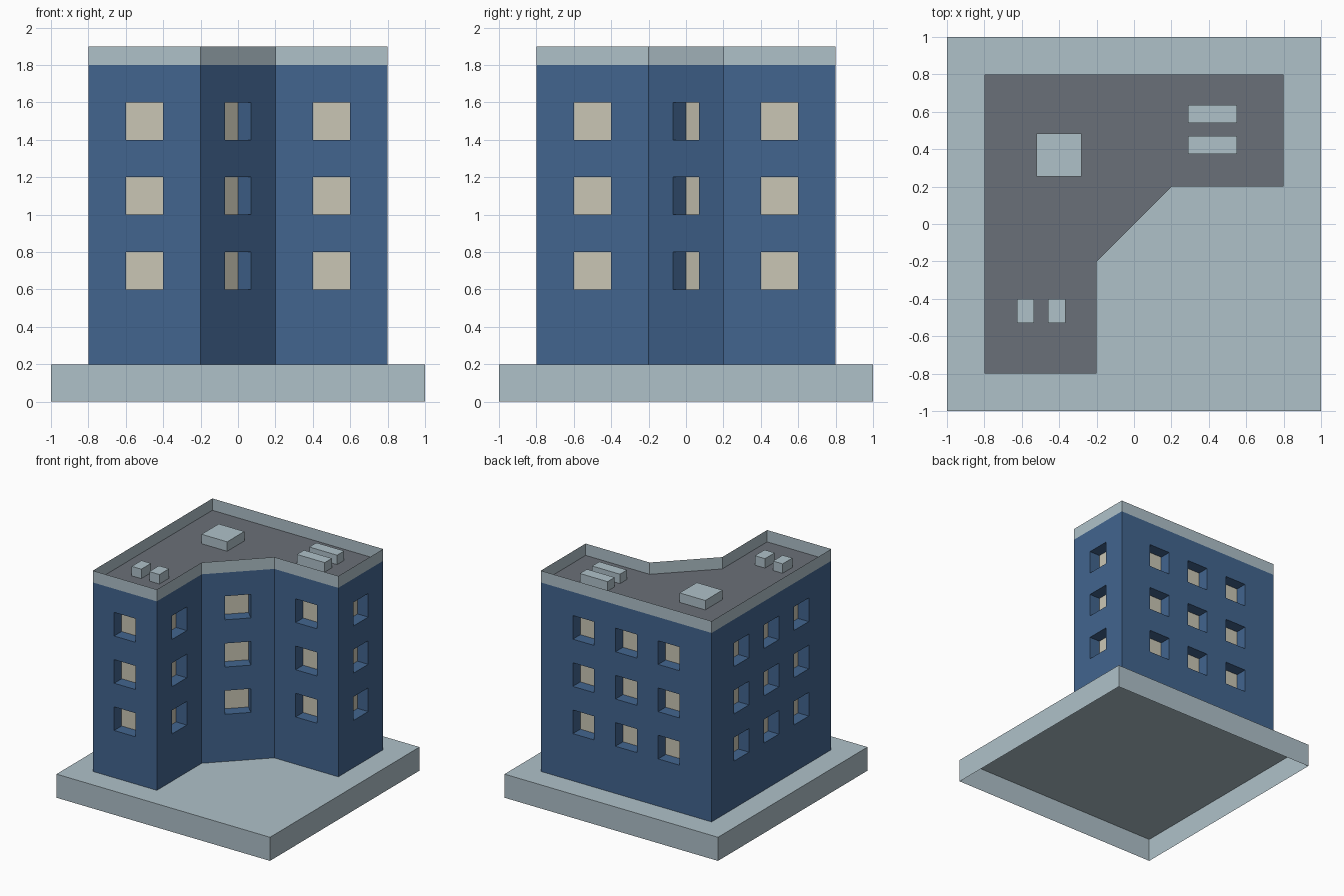
import bpy, bmesh
from mathutils import Vector

if "Cube" in bpy.data.objects:
    bpy.data.objects.remove(bpy.data.objects["Cube"])


def material(name, rgb):
    lin = [((c / 255 + 0.055) / 1.055) ** 2.4 for c in rgb]
    m = bpy.data.materials.new(name)
    m.diffuse_color = (*lin, 1)
    m.use_nodes = True
    m.node_tree.nodes["Principled BSDF"].inputs["Base Color"].default_value = m.diffuse_color
    return m


TRIM = material("pale blue grey", (175, 193, 201))
WALL = material("blue wall", (66, 101, 143))
PANE = material("cream window", (202, 198, 181))
ROOF = material("dark grey roof", (106, 112, 120))

# L-shaped footprint with a chamfered inner corner, counter-clockwise
PLAN = [(-.8, -.8), (-.2, -.8), (-.2, -.2), (.2, .2), (.8, .2), (.8, .8), (-.8, .8)]
GROUND, EAVES, TOP = 0.2, 1.8, 1.9
HALF_WINDOW, RECESS = 0.1, 0.1


def make_object(name, bm, *mats):
    mesh = bpy.data.meshes.new(name)
    bm.to_mesh(mesh)
    bm.free()
    for m in mats:
        mesh.materials.append(m)
    ob = bpy.data.objects.new(name, mesh)
    bpy.context.collection.objects.link(ob)
    return ob


def box(name, x0, x1, y0, y1, z0, z1, open_bottom=False):
    bm = bmesh.new()
    bmesh.ops.create_cube(bm, size=1)
    bmesh.ops.scale(bm, vec=(x1 - x0, y1 - y0, z1 - z0), verts=bm.verts)
    bmesh.ops.translate(bm, vec=((x0 + x1) / 2, (y0 + y1) / 2, (z0 + z1) / 2), verts=bm.verts)
    if open_bottom:
        low = [f for f in bm.faces if f.normal.z < -0.5]
        bmesh.ops.delete(bm, geom=low, context='FACES_ONLY')
    return make_object(name, bm, TRIM)


# Base plinth, open underneath
box("base", -1, 1, -1, 1, 0, GROUND, open_bottom=True)

# Walls: a grid of cells per side, the window cells pushed inwards
bm = bmesh.new()
zs = [GROUND, .6, .8, 1.0, 1.2, 1.4, 1.6, EAVES]
windows = []
for a, b in zip(PLAN, PLAN[1:] + PLAN[:1]):
    a, b = Vector((*a, 0)), Vector((*b, 0))
    length = (b - a).length
    d = (b - a).normalized()
    centres = [length * k / 4 for k in (1, 2, 3)] if length > 1 else [length / 2]
    us = [0] + [c + s for c in centres for s in (-HALF_WINDOW, HALF_WINDOW)] + [length]
    for i in range(len(us) - 1):
        for j in range(len(zs) - 1):
            corners = [(us[i], zs[j]), (us[i + 1], zs[j]),
                       (us[i + 1], zs[j + 1]), (us[i], zs[j + 1])]
            face = bm.faces.new([bm.verts.new(a + d * u + Vector((0, 0, z))) for u, z in corners])
            if i % 2 and j % 2:
                windows.append(face)
bm.normal_update()
pushes = [-f.normal * RECESS for f in windows]
for face, push in zip(windows, pushes):
    pane = bmesh.ops.extrude_discrete_faces(bm, faces=[face])["faces"][0]
    bmesh.ops.translate(bm, vec=push, verts=pane.verts)
    pane.material_index = 1
bmesh.ops.remove_doubles(bm, verts=bm.verts, dist=1e-4)
make_object("walls", bm, WALL, PANE)

# Parapet: footprint raised, inset and sunk to the roof deck
bm = bmesh.new()
deck = bm.faces.new([bm.verts.new((x, y, TOP)) for x, y in PLAN])
bm.normal_update()
rim = list(bm.edges)
bmesh.ops.inset_region(bm, faces=[deck], thickness=0.1, use_even_offset=True)
deck = bmesh.ops.extrude_discrete_faces(bm, faces=[deck])["faces"][0]
bmesh.ops.translate(bm, vec=(0, 0, EAVES - TOP), verts=deck.verts)
deck.material_index = 1
outer = [e for e in bm.edges if e.is_boundary]
skirt = bmesh.ops.extrude_edge_only(bm, edges=outer)["geom"]
bmesh.ops.translate(bm, vec=(0, 0, EAVES - TOP),
                    verts=[v for v in skirt if isinstance(v, bmesh.types.BMVert)])
bmesh.ops.recalc_face_normals(bm, faces=bm.faces)
bm.normal_update()
if deck.normal.z < 0:
    bmesh.ops.reverse_faces(bm, faces=bm.faces)
make_object("parapet_and_roof", bm, TRIM, ROOF)

# Rooftop units
UNITS = {
    "roof_hatch": (-.52, -.28, .255, .485),
    "long_unit_back": (.29, .55, .54, .635),
    "long_unit_front": (.29, .55, .375, .47),
    "small_unit_left": (-.625, -.535, -.53, -.4),
    "small_unit_right": (-.46, -.365, -.53, -.4),
}
for name, (x0, x1, y0, y1) in UNITS.items():
    box(name, x0, x1, y0, y1, EAVES, 1.88)
